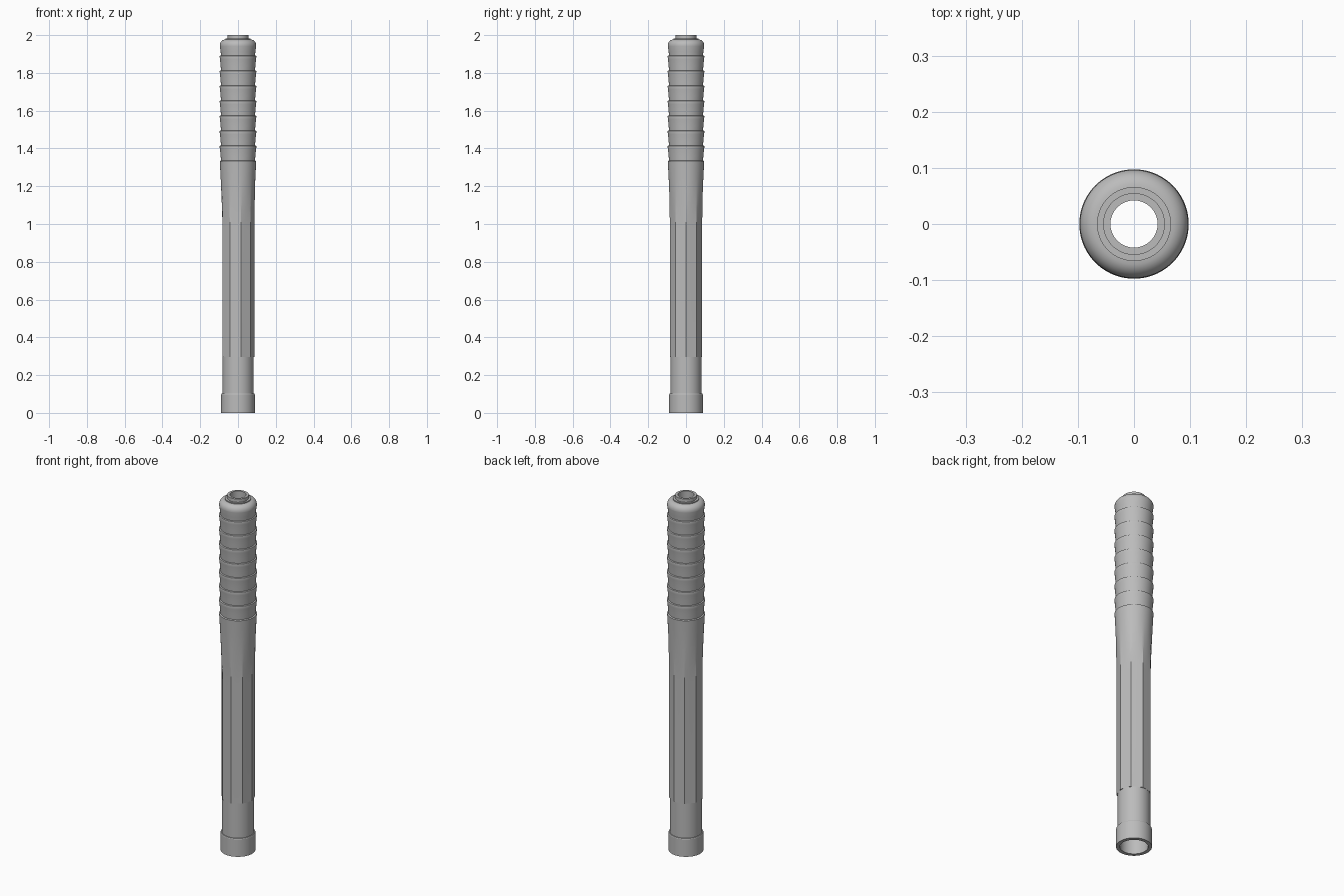
import bpy, bmesh, math

cube = bpy.data.objects.get("Cube")
if cube:
    bpy.data.objects.remove(cube, do_unlink=True)

SEGMENTS = 72
SIDES = 9

grey = bpy.data.materials.new("grey metal")
grey.use_nodes = True
colour = (0.5, 0.5, 0.5, 1)
grey.diffuse_color = colour
grey.node_tree.nodes["Principled BSDF"].inputs["Base Color"].default_value = colour


def facet_scale(angle):
    """Distance to a regular polygon's edge, relative to its inscribed circle."""
    step = 2 * math.pi / SIDES
    return 1 / math.cos(angle % step - step / 2)


def loft(name, rings):
    """Join rings of (radius, height, facet blend), bottom to top outside."""
    bm = bmesh.new()
    loops = []
    for radius, z, *blend in rings:
        loop = []
        for i in range(SEGMENTS):
            a = 2 * math.pi * i / SEGMENTS
            r = radius * (1 + (blend[0] if blend else 0) * (facet_scale(a) - 1))
            loop.append(bm.verts.new((r * math.cos(a), r * math.sin(a), z)))
        loops.append(loop)
    for low, high in zip(loops, loops[1:]):
        for i in range(SEGMENTS):
            j = (i + 1) % SEGMENTS
            bm.faces.new((low[i], low[j], high[j], high[i]))
    mesh = bpy.data.meshes.new(name)
    bm.to_mesh(mesh)
    bm.free()
    mesh.materials.append(grey)
    obj = bpy.data.objects.new(name, mesh)
    bpy.context.collection.objects.link(obj)
    bpy.ops.object.select_all(action="DESELECT")
    obj.select_set(True)
    bpy.context.view_layer.objects.active = obj
    bpy.ops.object.shade_smooth_by_angle(angle=math.radians(25))


# Collar around the open lower end
loft("base_collar", [(0.07, 0), (0.089, 0), (0.089, 0.098), (0.087, 0.102), (0.081, 0.102)])

# Round lower tube
loft("lower_tube", [(0.082, 0.1), (0.082, 0.3)])

# Nine-sided shaft that blends into a round flare
shaft = [(0.081, 0.297), (0.082, 0.297, 1), (0.082, 0.97, 1)]
for k in range(1, 9):
    t = k / 8
    shaft.append((0.082 + 0.0145 * t ** 1.4, 0.97 + 0.363 * t, max(0, 1 - 1.4 * t)))
shaft.append((0.09, 1.336))
loft("faceted_shaft", shaft)

# Ribbed grip: each rib widens upward and ends in a narrow ledge
grip = []
PITCH = 0.0795
for k in range(7):
    z = 1.336 + k * PITCH
    grip += [(0.09, z), (0.092, z + 0.025), (0.0955, z + 0.06),
             (0.0975, z + PITCH - 0.006), (0.0965, z + PITCH - 0.002)]
top = 1.336 + 7 * PITCH
grip += [(0.09, top), (0.092, top + 0.02), (0.0965, top + 0.05)]

# Rounded shoulder closing the grip
for k in range(9):
    a = math.pi / 2 * k / 8
    grip.append((0.066 + 0.0305 * math.cos(a), 1.945 + 0.032 * math.sin(a)))
grip += [(0.066, 1.982), (0.055, 1.982)]
loft("ribbed_grip", grip)

# Short neck and the stepped bore running through the whole tube
loft("neck", [(0.055, 1.98), (0.055, 2.0), (0.042, 2.0), (0.042, 1.9)])
loft("bore", [(0.042, 1.9), (0.07, 1.9), (0.07, 0)])
